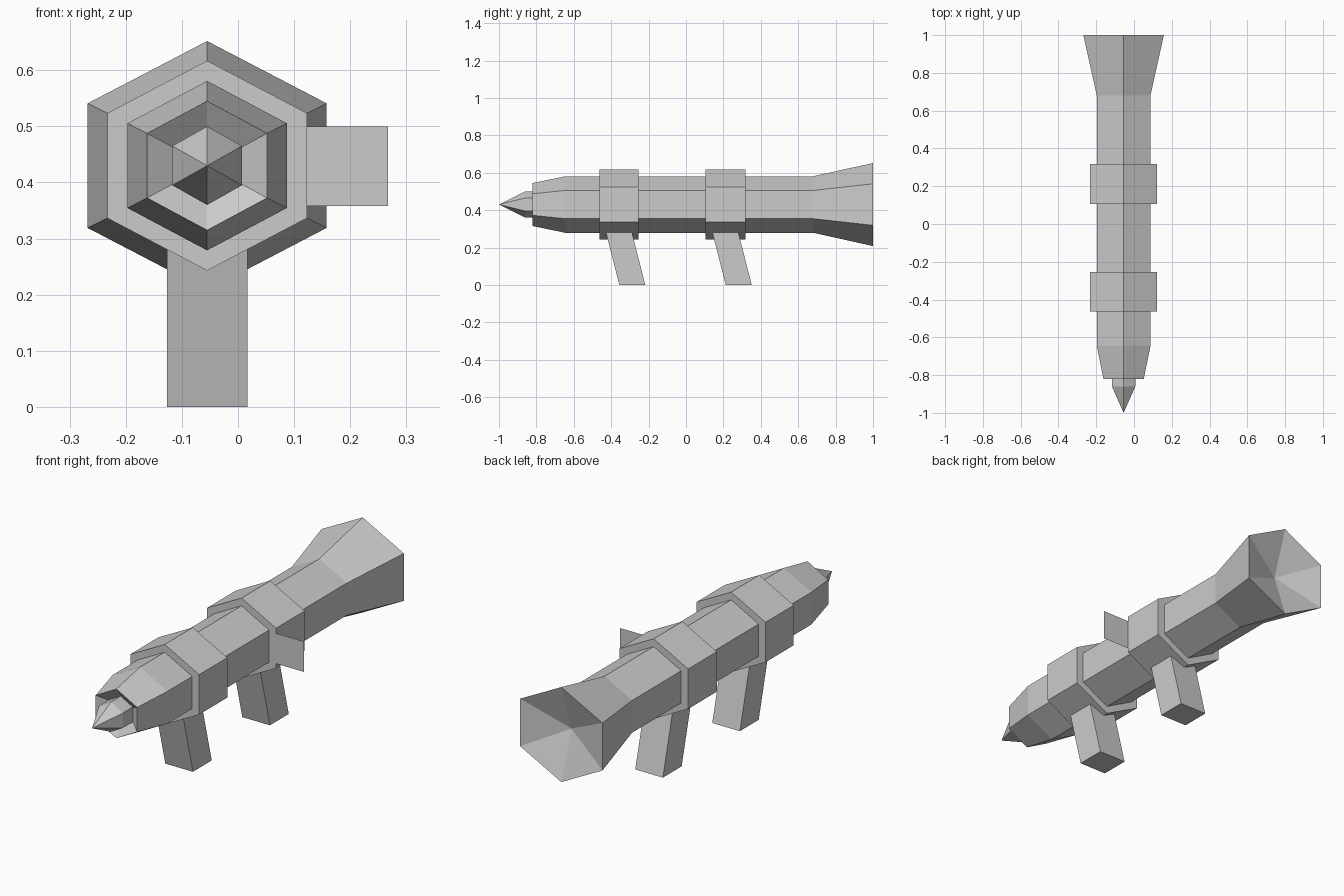
import bpy, bmesh, math

if "Cube" in bpy.data.objects:
    bpy.data.objects.remove(bpy.data.objects["Cube"])

CX, CZ = -0.055, 0.43   # long axis of the tube


def finish(name, bm):
    bmesh.ops.recalc_face_normals(bm, faces=bm.faces)
    me = bpy.data.meshes.new(name)
    bm.to_mesh(me)
    bm.free()
    ob = bpy.data.objects.new(name, me)
    bpy.context.collection.objects.link(ob)
    return ob


def hex_tube(name, profile):
    """Six-sided loft along y; profile = (y, half width, half height), zero size = point."""
    bm = bmesh.new()
    rings = []
    for y, hx, r in profile:
        if r == 0:
            rings.append([bm.verts.new((CX, y, CZ))] * 6)
        else:
            ring = []
            for k in range(6):
                a = math.radians(90 + 60 * k)
                ring.append(bm.verts.new((CX + hx * math.cos(a) / math.cos(math.radians(30)),
                                          y, CZ + r * math.sin(a))))
            rings.append(ring)
    for a, b in zip(rings, rings[1:]):
        for k in range(6):
            j = (k + 1) % 6
            bm.faces.new(list(dict.fromkeys((a[k], a[j], b[j], b[k]))))
    for ring, size in ((rings[0], profile[0][2]), (rings[-1], profile[-1][2])):
        if size:
            bm.faces.new(ring)
    return finish(name, bm)


def leaning_grip(name, y0):
    """Square grip whose top leans toward the front."""
    bm = bmesh.new()
    bmesh.ops.create_cube(bm, size=1)
    top = 0.34
    for v in bm.verts:
        z = (v.co.z + 0.5) * top
        v.co = (CX + v.co.x * 0.143, y0 + v.co.y * 0.139 - 0.255 * z, z)
    return finish(name, bm)


# Tube with dished muzzle and dished flared exhaust
hex_tube("launch_tube", [(-0.74, 0, 0), (-0.82, 0.107, 0.115), (-0.645, 0.142, 0.151),
                         (0.68, 0.142, 0.151), (1.0, 0.213, 0.222), (0.925, 0, 0)])

# Pointed warhead seated in the muzzle
hex_tube("warhead", [(-1.0, 0, 0), (-0.86, 0.062, 0.07), (-0.76, 0.062, 0.07)])

# Collars and the grips below them
for label, y0, y1, foot in (("front", -0.463, -0.255, -0.287), ("rear", 0.105, 0.317, 0.282)):
    hex_tube(label + "_collar", [(y0, 0.178, 0.187), (y1, 0.178, 0.187)])
    leaning_grip(label + "_grip", foot)

# Thin sight plate on the right side of the rear collar
bm = bmesh.new()
bm.faces.new([bm.verts.new((x, 0.105, z)) for x, z in
              ((0.123, 0.358), (0.267, 0.358), (0.267, 0.5), (0.123, 0.5))])
finish("sight_plate", bm)
